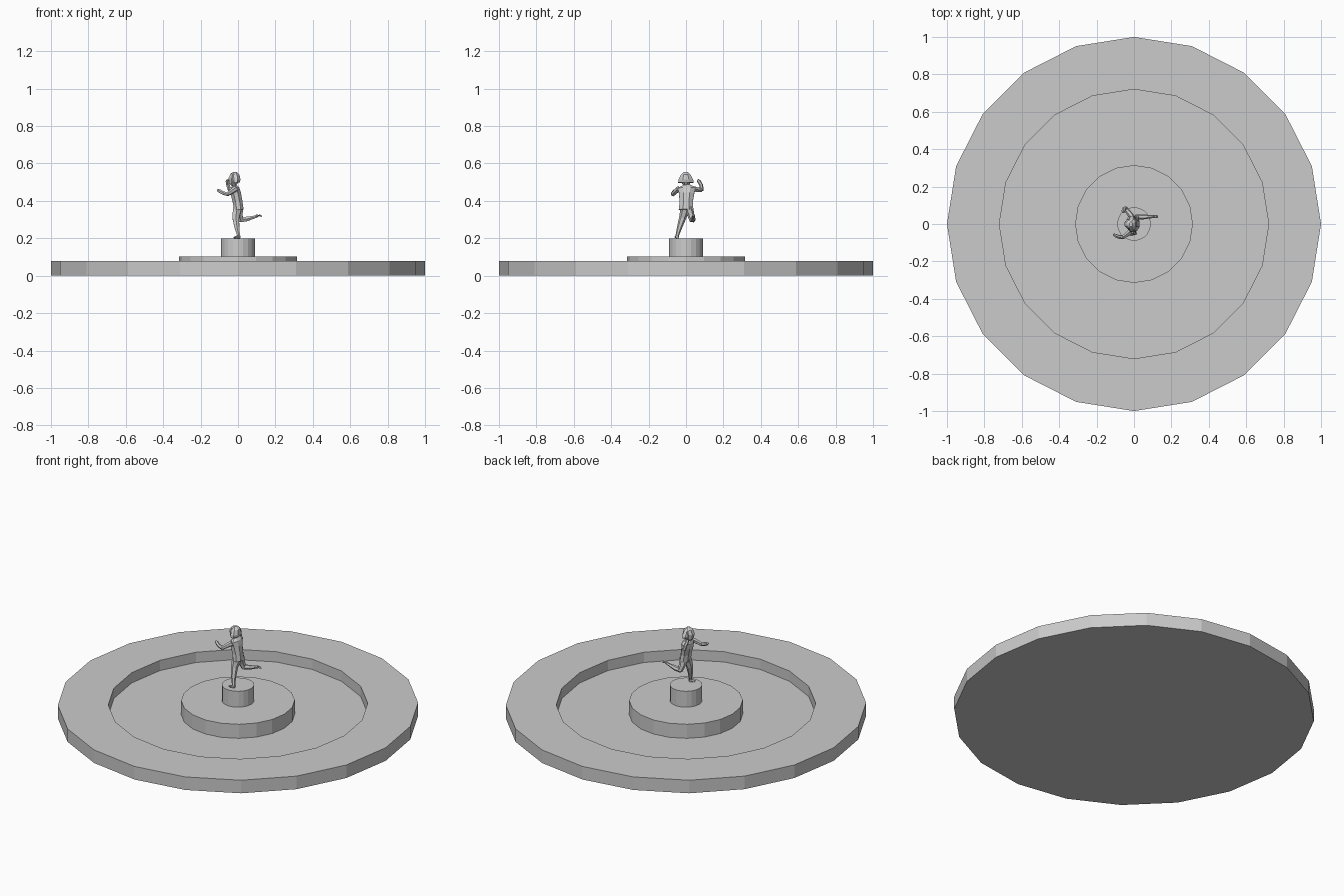
import bpy, bmesh
from math import cos, sin, pi
from mathutils import Vector


def finish(name, bm):
    bmesh.ops.recalc_face_normals(bm, faces=bm.faces)
    me = bpy.data.meshes.new(name)
    bm.to_mesh(me)
    bm.free()
    ob = bpy.data.objects.new(name, me)
    bpy.context.collection.objects.link(ob)
    return ob


def skin(bm, rings, cap_start=True, cap_end=True):
    n = len(rings[0])
    for a, b in zip(rings, rings[1:]):
        for i in range(n):
            j = (i + 1) % n
            bm.faces.new((a[i], a[j], b[j], b[i]))
    if cap_start:
        bm.faces.new(rings[0][::-1])
    if cap_end:
        bm.faces.new(rings[-1])


def lathe(name, profile, n=20, cap_start=False, cap_end=False):
    bm = bmesh.new()
    rings = [[bm.verts.new((r * cos(2 * pi * i / n), r * sin(2 * pi * i / n), z))
              for i in range(n)] for r, z in profile]
    skin(bm, rings, cap_start, cap_end)
    return finish(name, bm)


def limb(name, path, n=6):
    """Loft ellipses along a path of (x, y, z, radius_x, radius_y)."""
    bm = bmesh.new()
    pts = [Vector(p[:3]) for p in path]
    rings = []
    for k, p in enumerate(path):
        t = pts[min(k + 1, len(pts) - 1)] - pts[max(k - 1, 0)]
        if t.z < 0:
            t = -t
        q = Vector((0, 0, 1)).rotation_difference(t)
        rings.append([bm.verts.new(pts[k] + q @ Vector((
            p[3] * cos(2 * pi * (i + .5) / n), p[4] * sin(2 * pi * (i + .5) / n), 0)))
            for i in range(n)])
    skin(bm, rings)
    return finish(name, bm)


# Fountain basin, central step and plinth
FLOOR = 0.017
lathe("basin", [(1, 0), (1, .08), (.72, .08), (.72, FLOOR), (.315, FLOOR)], cap_start=True)
lathe("step", [(.315, FLOOR), (.315, .103), (.09, .103)])
lathe("plinth", [(.09, .103), (.09, .2)], cap_end=True)

# Statue torso with tunic
limb("torso", [(.004, .0, .352, .028, .042), (-.002, .001, .395, .028, .038),
               (-.012, .003, .44, .030, .044), (-.016, .004, .468, .025, .052),
               (-.02, .002, .484, .013, .022)], 8)

# Head and bobbed hair
limb("head", [(-.022, 0, .48, .012, .014), (-.024, 0, .495, .025, .024),
              (-.024, 0, .52, .029, .028), (-.02, 0, .542, .022, .024),
              (-.018, 0, .553, .008, .009)], 8)
limb("hair", [(-.011, -.001, .497, .022, .044), (-.012, -.001, .512, .027, .043),
              (-.014, -.001, .538, .024, .029), (-.017, -.001, .554, .010, .012)], 8)

# Standing leg and foot
limb("standing_leg", [(-.004, -.004, .36, .026, .026), (-.012, -.018, .31, .021, .019),
                      (-.006, -.034, .26, .015, .014), (.003, -.047, .215, .009, .009),
                      (.003, -.049, .2, .010, .010)])
limb("standing_foot", [(.012, -.048, .208, .008, .008), (-.010, -.052, .207, .007, .009),
                       (-.022, -.054, .204, .004, .007)])

# Kicking leg and foot
limb("kicking_thigh", [(.006, .014, .365, .024, .024), (.008, .026, .325, .019, .019),
                       (.016, .036, .293, .014, .016)])
limb("kicking_shin", [(.008, .036, .297, .013, .014), (.045, .038, .303, .014, .014),
                      (.085, .039, .313, .009, .009), (.108, .040, .322, .008, .008)])
limb("kicking_foot", [(.098, .040, .319, .009, .009), (.116, .040, .323, .006, .009),
                      (.127, .040, .317, .004, .006)])

# Raised arm
limb("raised_upper_arm", [(-.014, .042, .464, .016, .016), (-.032, .065, .460, .013, .013),
                          (-.046, .082, .459, .011, .011)])
limb("raised_forearm", [(-.044, .084, .455, .011, .011), (-.054, .081, .485, .010, .010),
                        (-.057, .070, .504, .010, .010), (-.056, .062, .513, .006, .006)])

# Forward arm
limb("forward_upper_arm", [(-.014, -.038, .465, .016, .016), (-.037, -.056, .449, .013, .013),
                           (-.058, -.070, .435, .011, .011)])
limb("forward_forearm", [(-.054, -.070, .434, .011, .011), (-.080, -.069, .443, .010, .010),
                         (-.098, -.062, .452, .010, .010), (-.110, -.056, .458, .006, .006)])
